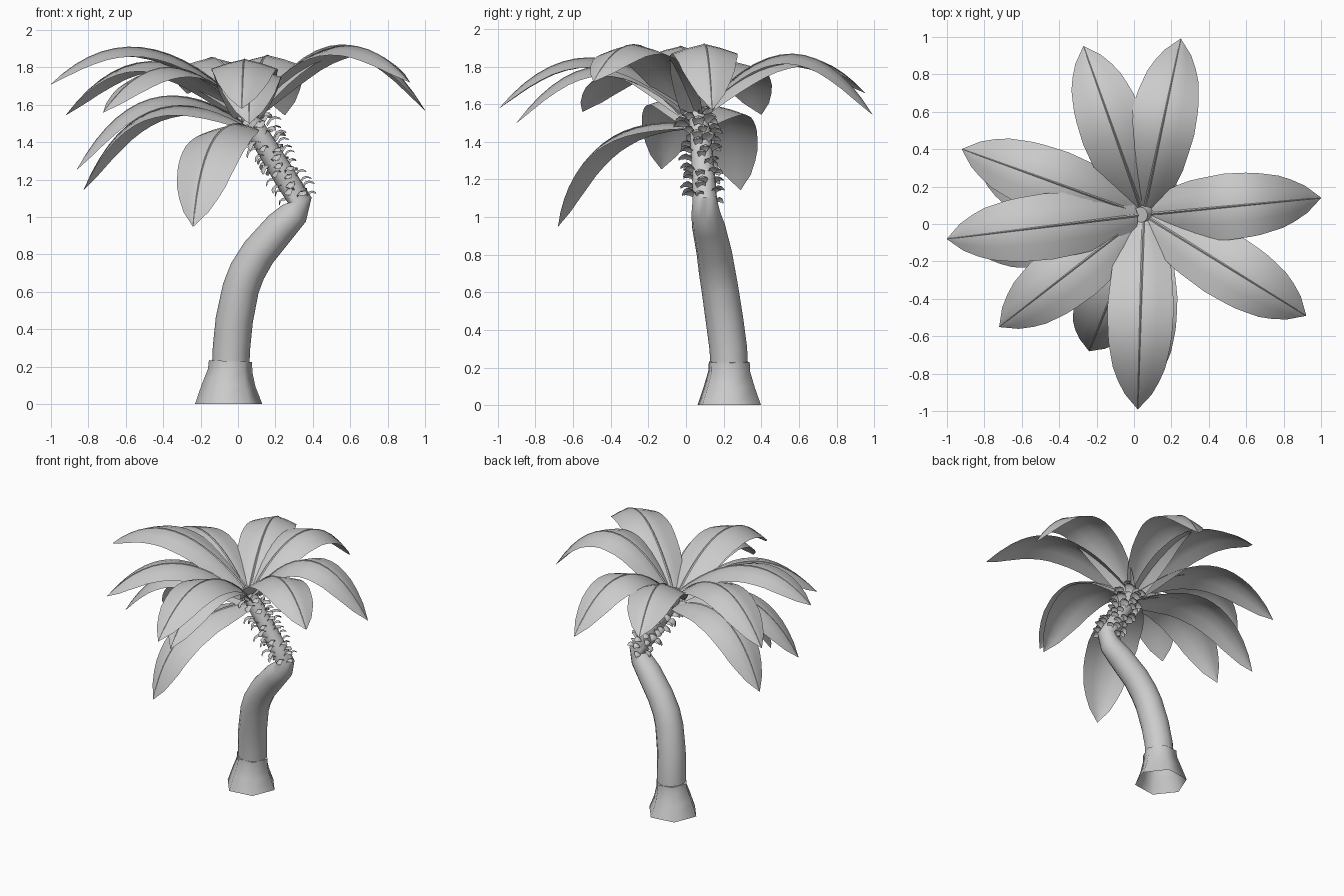
import bpy, math, random
from mathutils import Vector

if "Cube" in bpy.data.objects:
    bpy.data.objects.remove(bpy.data.objects["Cube"])

random.seed(4)
CROWN = Vector((0.05, 0.05, 0))


def make(name, verts, faces, angle=40):
    me = bpy.data.meshes.new(name)
    me.from_pydata([tuple(v) for v in verts], [], faces)
    me.update()
    ob = bpy.data.objects.new(name, me)
    bpy.context.collection.objects.link(ob)
    bpy.ops.object.select_all(action='DESELECT')
    bpy.context.view_layer.objects.active = ob
    ob.select_set(True)
    bpy.ops.object.shade_smooth_by_angle(angle=math.radians(angle))
    return ob


def tube(pts, sides, turn=0.0, cap_end=True):
    """Rings of (x, y, z, radius) swept along a path."""
    verts, faces = [], []
    p = [Vector(q[:3]) for q in pts]
    for i, q in enumerate(pts):
        t = (p[min(i + 1, len(p) - 1)] - p[max(i - 1, 0)]).normalized()
        u = Vector((0, 1, 0)).cross(t).normalized()
        v = t.cross(u)
        for k in range(sides):
            a = turn + 2 * math.pi * k / sides
            verts.append(p[i] + q[3] * (math.cos(a) * u + math.sin(a) * v))
    for i in range(len(pts) - 1):
        for k in range(sides):
            a, b = i * sides + k, i * sides + (k + 1) % sides
            faces.append((a, b, b + sides, a + sides))
    if cap_end:
        faces.append(tuple(range((len(pts) - 1) * sides, len(pts) * sides)))
    return verts, faces


# Flared six-sided foot
make("trunk_base", *tube([(-0.05, 0.23, 0, 0.182), (-0.05, 0.23, 0.1, 0.145),
                          (-0.042, 0.23, 0.18, 0.12), (-0.04, 0.23, 0.23, 0.117)],
                         6, math.radians(8)), angle=65)

# Bent trunk: lower sweep, kink, then the upper part leaning back
TRUNK = [(-0.04, 0.23, 0.18, 0.1), (-0.035, 0.225, 0.3, 0.1), (-0.02, 0.205, 0.45, 0.1),
         (0.015, 0.18, 0.62, 0.098), (0.05, 0.165, 0.71, 0.097), (0.11, 0.15, 0.81, 0.094),
         (0.23, 0.12, 0.95, 0.088), (0.30, 0.105, 1.02, 0.077), (0.33, 0.10, 1.09, 0.065),
         (0.26, 0.095, 1.2, 0.062), (0.10, 0.075, 1.46, 0.056), (0.035, 0.05, 1.59, 0.042)]
make("trunk", *tube(TRUNK, 12))


# Small curled husks around the upper trunk, larger near the crown
def husks():
    verts, faces = [], []
    a, b = Vector((0.325, 0.10, 1.09)), Vector((0.07, 0.06, 1.54))
    t = (b - a).normalized()
    u = Vector((0, 1, 0)).cross(t).normalized()
    w = t.cross(u)
    n = 56
    for i in range(n):
        f = (i + random.uniform(0, 1)) / n
        ang = i * 2.4 + random.uniform(-0.5, 0.5)
        out = math.cos(ang) * u + math.sin(ang) * w
        side = t.cross(out)
        c = a.lerp(b, f) + out * 0.05
        s = random.uniform(0.75, 1.1) + 0.25 * f
        base = len(verts)
        for d, h, half in ((0, 0, 0.018), (0.028, 0.016, 0.028),
                           (0.05, 0.012, 0.022), (0.066, -0.006, 0.003)):
            for v in (-1, 0, 1):
                verts.append(c + s * (out * d + t * (h - 0.01 * abs(v)) + side * half * v))
        for r in range(3):
            for k in range(2):
                j = base + r * 3 + k
                faces.append((j, j + 1, j + 4, j + 3))
    make("trunk_husks", verts, faces, 60)


husks()

WIDTH = [(0, 0.075), (0.1, 0.13), (0.22, 0.16), (0.42, 0.178), (0.62, 0.17),
         (0.78, 0.142), (0.9, 0.095), (0.97, 0.04), (1.0, 0.002)]


def half_width(t):
    for (a, wa), (b, wb) in zip(WIDTH, WIDTH[1:]):
        if t <= b:
            return wa + (wb - wa) * (t - a) / (b - a)
    return 0.002


# Arching roof-shaped frond through root, middle and tip, with a slim midrib
def frond(name, tip, mid_frac, mid_z, root_z):
    tip = Vector(tip)
    flat = Vector((tip.x - CROWN.x, tip.y - CROWN.y, 0))
    d = flat.normalized()
    root = CROWN + d * 0.03 + Vector((0, 0, root_z))
    mid = CROWN + flat * mid_frac + Vector((0, 0, mid_z))
    ctrl = 2 * mid - (root + tip) / 2
    side = Vector((-d.y, d.x, 0))
    n = 14
    verts, faces, rib = [], [], []
    for i in range(n + 1):
        t = i / n
        p = (1 - t) ** 2 * root + 2 * t * (1 - t) * ctrl + t * t * tip
        tan = ((1 - t) * (ctrl - root) + t * (tip - ctrl)).normalized()
        nor = tan.cross(side)
        w = half_width(t)
        for v in (-1, -0.5, 0, 0.5, 1):
            verts.append(p + side * v * w - nor * 0.29 * w * abs(v) ** 1.25)
        rib.append((p, nor))
    for i in range(n):
        for k in range(4):
            j = i * 5 + k
            faces.append((j, j + 5, j + 6, j + 1))
    # midrib ridge: a narrow strip above the fold
    base = len(verts)
    for i, (p, nor) in enumerate(rib):
        r = 0.008 * (1 - 0.8 * i / n)
        verts += [p - side * r, p + nor * r * 0.8, p + side * r]
    for i in range(n):
        for k in range(2):
            j = base + i * 3 + k
            faces.append((j, j + 3, j + 4, j + 1))
    make(name, verts, faces)


# tip position, middle fraction, middle height, root height
FRONDS = {
    "right": ((1.0, 0.14, 1.57), 0.53, 1.92, 1.55),
    "front_right": ((0.92, -0.49, 1.72), 0.54, 1.91, 1.56),
    "front": ((0.02, -0.99, 1.58), 0.54, 1.845, 1.57),
    "front_lower": ((0.06, -0.90, 1.50), 0.53, 1.80, 1.54),
    "front_left": ((-0.72, -0.55, 1.56), 0.54, 1.80, 1.55),
    "left": ((-1.0, -0.08, 1.71), 0.54, 1.905, 1.60),
    "back_left": ((-0.92, 0.40, 1.545), 0.54, 1.83, 1.57),
    "left_lower": ((-0.86, -0.13, 1.255), 0.57, 1.63, 1.51),
    "back_left_lower": ((-0.825, 0.29, 1.145), 0.60, 1.56, 1.50),
    "front_left_lower": ((-0.24, -0.68, 0.95), 0.67, 1.39, 1.49),
    "back": ((-0.27, 0.95, 1.66), 0.54, 1.85, 1.56),
    "back_right": ((0.25, 0.99, 1.545), 0.55, 1.865, 1.56),
}
for key, args in FRONDS.items():
    frond("frond_" + key, *args)
